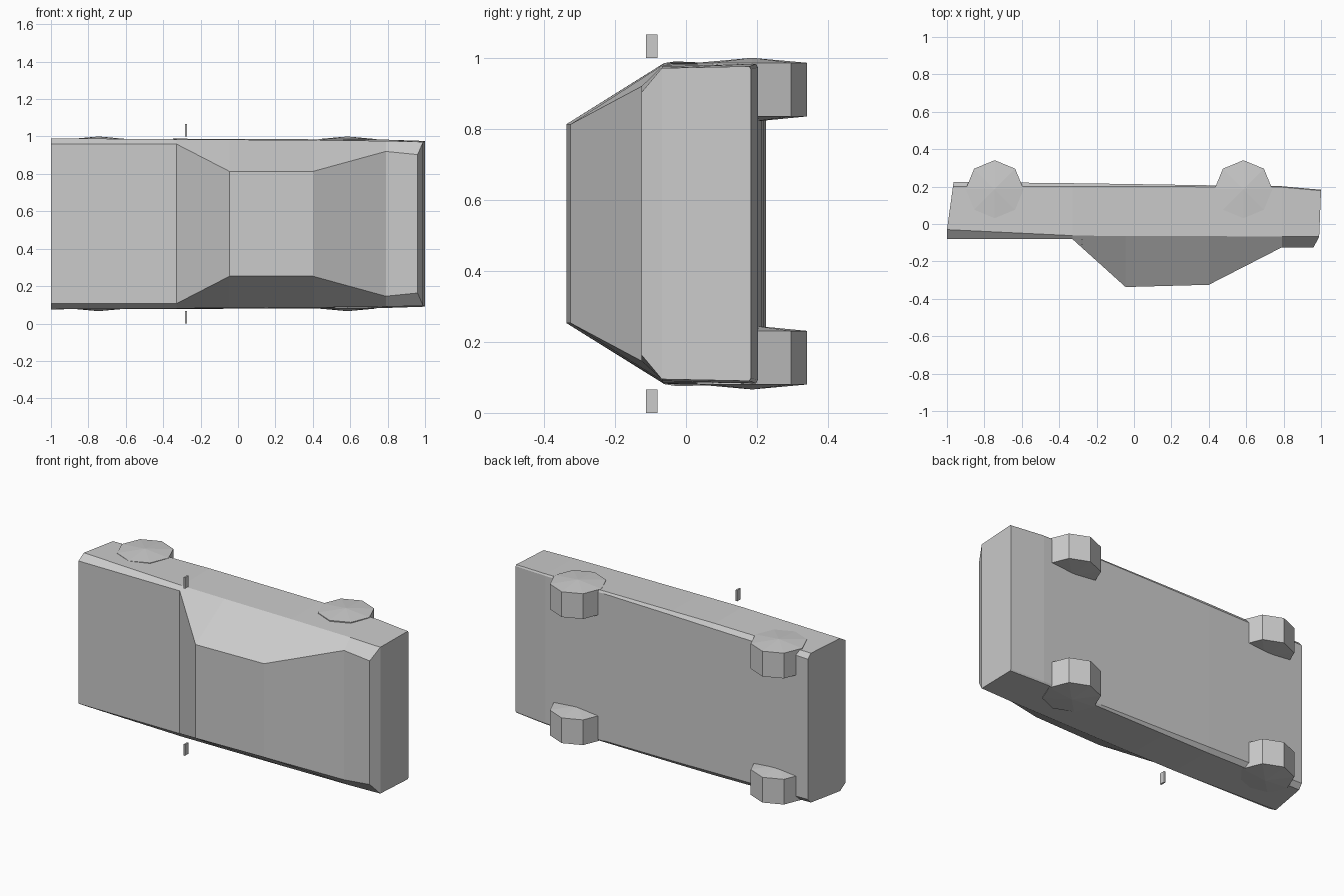
import bpy, bmesh, math
from mathutils import Matrix

cube = bpy.data.objects.get("Cube")
if cube:
    bpy.data.objects.remove(cube, do_unlink=True)

MID = 0.533  # height of the symmetry plane; the car lies on its side

paint = bpy.data.materials.new("plain grey")
paint.use_nodes = True
GREY = (0.6, 0.6, 0.6, 1)
paint.diffuse_color = GREY
paint.node_tree.nodes["Principled BSDF"].inputs["Base Color"].default_value = GREY


def make_object(name, bm):
    bmesh.ops.recalc_face_normals(bm, faces=bm.faces)
    mesh = bpy.data.meshes.new(name)
    bm.to_mesh(mesh)
    bm.free()
    mesh.materials.append(paint)
    obj = bpy.data.objects.new(name, mesh)
    bpy.context.collection.objects.link(obj)
    return obj


# Body: each rail runs nose to tail as (x, y, half width)
floor = [(-.965, .225, .42), (-.33, .218, .43), (-.045, .214, .435),
         (.4, .207, .44), (.79, .202, .44), (1, .183, .435)]
sill = [(-.968, .2, .447), (-.33, .2, .455), (-.045, .2, .454),
        (.4, .199, .452), (.79, .197, .45), (1, .178, .443)]
belt = [(-1, -.03, .457), (-.33, -.062, .452), (-.045, -.064, .45),
        (.4, -.065, .447), (.79, -.067, .443), (.99, -.068, .438)]
top = [(-1, -.08, .427), (-.33, -.08, .427), (-.045, -.337, .28),
       (.4, -.325, .28), (.79, -.125, .387), (.96, -.125, .37)]

bm = bmesh.new()
rings = []
for station in zip(floor, sill, belt, top):
    upper = [bm.verts.new((x, y, MID + w)) for x, y, w in station]
    lower = [bm.verts.new((x, y, MID - w)) for x, y, w in reversed(station)]
    rings.append(upper + lower)
for a, b in zip(rings, rings[1:]):
    for i in range(len(a)):
        j = (i + 1) % len(a)
        bm.faces.new((a[i], a[j], b[j], b[i]))
# End caps as strips between mirrored points
for ring in (rings[0], rings[-1]):
    for i in range(3):
        bm.faces.new((ring[i], ring[i + 1], ring[6 - i], ring[7 - i]))
make_object("body", bm)


# Wheels: octagons with slightly pointed hubs on both faces
def wheel(name, x, side):
    bm = bmesh.new()
    rims = []
    for inset, hub in ((.453, .467), (.302, .287)):
        rim = [bm.verts.new((x + .155 * math.cos(k * math.pi / 4),
                             .186 + .155 * math.sin(k * math.pi / 4),
                             MID + side * inset)) for k in range(8)]
        centre = bm.verts.new((x, .186, MID + side * hub))
        for k in range(8):
            bm.faces.new((rim[k], rim[(k + 1) % 8], centre))
        rims.append(rim)
    for k in range(8):
        n = (k + 1) % 8
        bm.faces.new((rims[0][k], rims[0][n], rims[1][n], rims[1][k]))
    make_object(name, bm)


# Door mirrors: thin plates standing off each side
def mirror_plate(name, side):
    bm = bmesh.new()
    place = (Matrix.Translation((-.278, -.096, MID + side * .5))
             @ Matrix.Diagonal((.01, .032, .066, 1)))
    bmesh.ops.create_cube(bm, size=1, matrix=place)
    make_object(name, bm)


for label, side in (("upper", 1), ("lower", -1)):
    wheel("front_wheel_" + label, -.745, side)
    wheel("rear_wheel_" + label, .585, side)
    mirror_plate("door_mirror_" + label, side)
